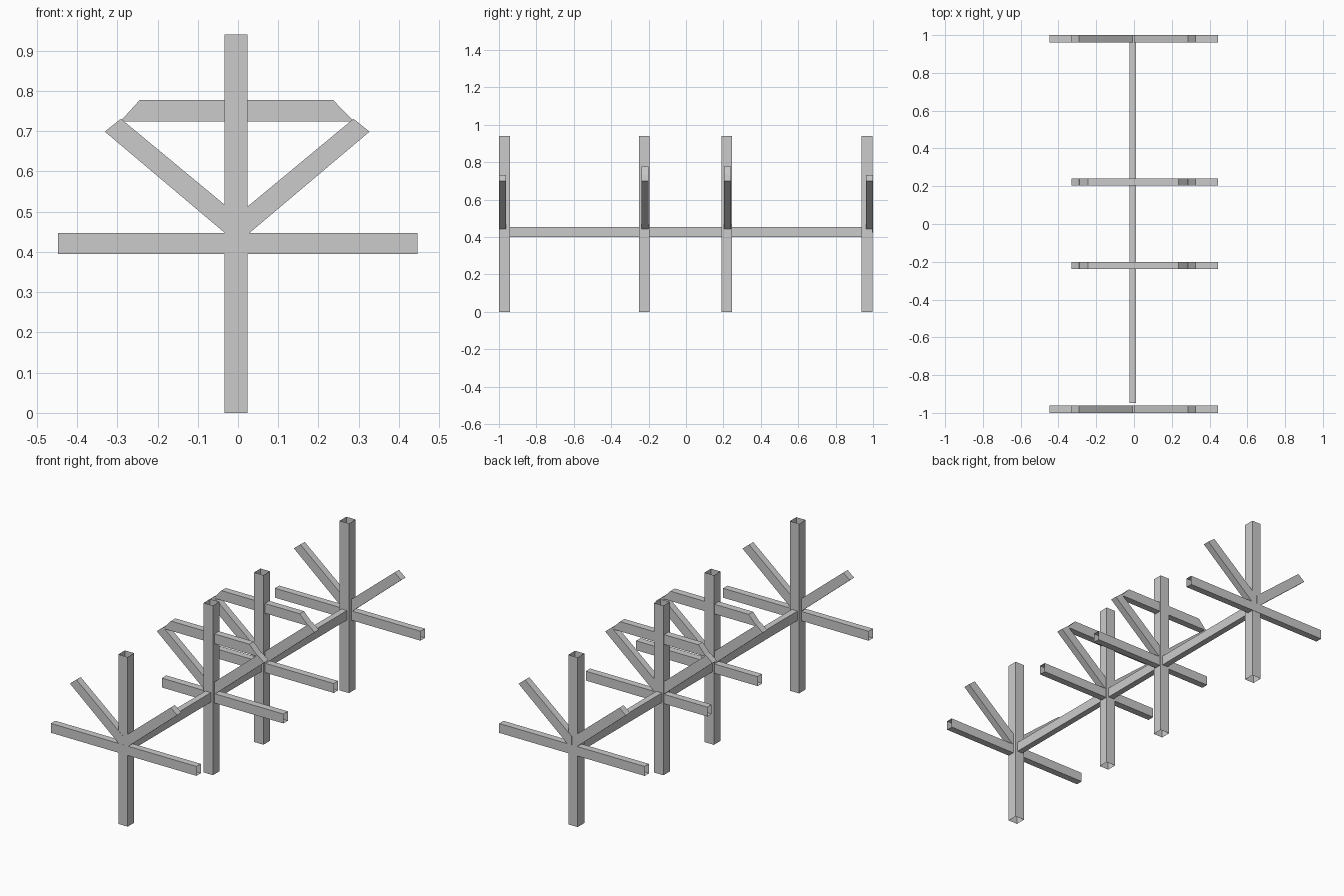
import bpy

if "Cube" in bpy.data.objects:
    bpy.data.objects.remove(bpy.data.objects["Cube"])

MID = -0.002          # mirror line of the braces


def prism(name, profile, y0, y1, open_sides=(), capped=True):
    """Extrude an x-z profile along y; open_sides lists edges left without a wall."""
    n = len(profile)
    verts = [(x, y, z) for y in (y0, y1) for x, z in profile]
    faces = [(i, i + n, (i + 1) % n + n, (i + 1) % n)
             for i in range(n) if i not in open_sides]
    if capped:
        faces += [tuple(range(n)), tuple(reversed(range(n, 2 * n)))]
    mesh = bpy.data.meshes.new(name)
    mesh.from_pydata(verts, [], faces)
    mesh.update()
    obj = bpy.data.objects.new(name, mesh)
    bpy.context.collection.objects.link(obj)
    return obj


def rect(x0, x1, z0, z1):
    return [(x0, z0), (x1, z0), (x1, z1), (x0, z1)]


def mirrored(profile):
    return [(2 * MID - x, z) for x, z in reversed(profile)]


left_brace = [(-0.331, 0.699), (-0.005, 0.424), (-0.005, 0.494), (-0.291, 0.731)]
top_bar = [(-0.293, 0.724), (0.289, 0.724), (0.236, 0.778), (-0.244, 0.778)]

# frame: name, post y range, arm y range, left end of arm, has top bar
frames = [
    ("front", -0.999, -0.942, -1.0, -0.962, -0.447, False),
    ("mid_front", -0.252, -0.196, -0.239, -0.200, -0.30, True),
    ("mid_back", 0.190, 0.246, 0.203, 0.241, -0.30, True),
    ("back", 0.939, 0.998, 0.962, 1.0, -0.447, False),
]

for name, p0, p1, a0, a1, arm_left, has_bar in frames:
    # hollow upright post, open at top and bottom
    prism(name + "_post", rect(-0.034, 0.023, 0, 0.94), p0, p1, (0, 2))
    # hollow horizontal arm, open at both ends
    prism(name + "_arm", rect(arm_left, 0.446, 0.395, 0.447), a0, a1, (1, 3))
    # slanted braces
    prism(name + "_left_brace", left_brace, a0, a1)
    prism(name + "_right_brace", mirrored(left_brace), a0, a1)
    # bar joining the brace tips
    if has_bar:
        prism(name + "_top_bar", top_bar, a0, a1)

# long hollow beam tying the frames together
prism("long_beam", rect(-0.024, 0.010, 0.401, 0.454), -0.948, 0.962, capped=False)
